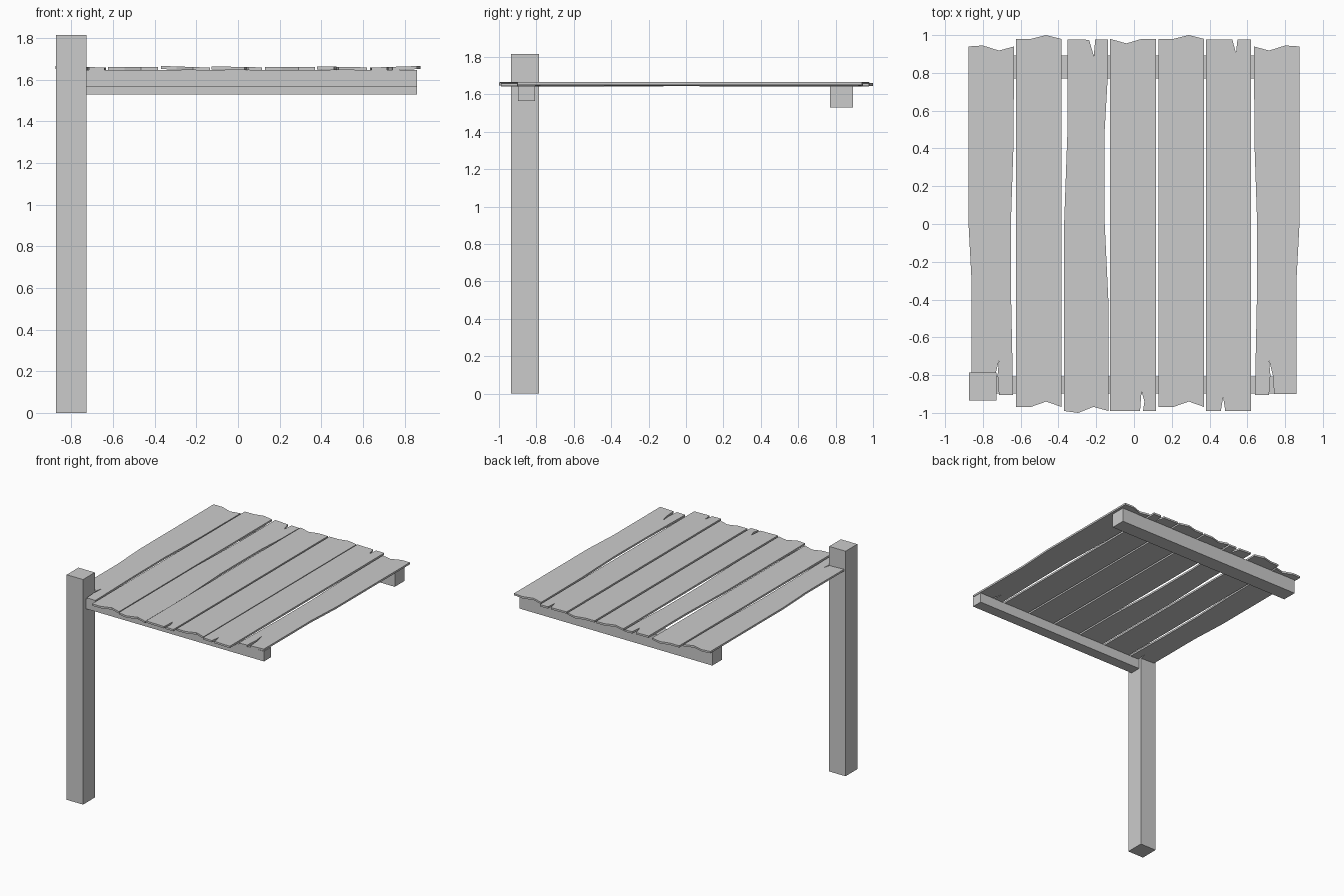
import bpy, bmesh


def make_object(name, bm):
    bmesh.ops.recalc_face_normals(bm, faces=bm.faces[:])
    mesh = bpy.data.meshes.new(name)
    bm.to_mesh(mesh)
    bm.free()
    obj = bpy.data.objects.new(name, mesh)
    bpy.context.collection.objects.link(obj)
    return obj


def box(name, lo, hi):
    bm = bmesh.new()
    bmesh.ops.create_cube(bm, size=1)
    for v in bm.verts:
        for i in range(3):
            v.co[i] = (lo[i] + hi[i]) / 2 + v.co[i] * (hi[i] - lo[i])
    return make_object(name, bm)


def plank(name, outline, z_left=1.645, z_right=1.645, thick=0.015):
    """Extrude a worn outline; the board tilts from its left to right side."""
    bm = bmesh.new()
    xs = [p[0] for p in outline]
    x0, x1 = min(xs), max(xs)
    verts = [bm.verts.new((x, y, z_left + (z_right - z_left) * (x - x0) / (x1 - x0)))
             for x, y in outline]
    face = bm.faces.new(verts)
    ext = bmesh.ops.extrude_face_region(bm, geom=[face], use_keep_orig=True)
    for v in ext["geom"]:
        if isinstance(v, bmesh.types.BMVert):
            v.co.z += thick
    bmesh.ops.triangulate(bm, faces=[f for f in bm.faces if len(f.verts) > 4])
    return make_object(name, bm)


# Post and the two cross beams
box("post", (-0.874, -0.935, 0), (-0.728, -0.785, 1.815))
box("front_beam", (-0.86, -0.897, 1.565), (0.86, -0.807, 1.646))
box("back_beam", (-0.86, 0.77, 1.53), (0.86, 0.893, 1.646))

# Outer planks, mirrored left and right
outer = [(0.64, -0.904), (0.715, -0.904), (0.722, -0.80), (0.715, -0.72),
         (0.735, -0.80), (0.742, -0.90), (0.86, -0.90), (0.86, -0.30),
         (0.876, 0.0), (0.876, 0.94), (0.80, 0.945), (0.715, 0.918),
         (0.635, 0.94), (0.638, 0.42), (0.652, 0.0), (0.65, -0.42)]
plank("right_outer_plank", outer, 1.643, 1.651)
plank("left_outer_plank", [(-x, y) for x, y in outer], 1.651, 1.643)

# Straight planks with a peaked end, used twice
peaked = [(-0.12, -0.968), (-0.04, -0.968), (0.04, -0.94), (0.12, -0.968),
          (0.12, 0.98), (0.04, 1.0), (-0.04, 0.98), (-0.12, 0.98)]
for name, cx in (("left_peaked_plank", -0.505), ("right_peaked_plank", 0.25)):
    plank(name, [(x + cx, y) for x, y in peaked])

# Crooked plank with a split at the back
plank("crooked_plank",
      [(-0.37, -0.99), (-0.295, -1.0), (-0.215, -0.968), (-0.135, -0.99),
       (-0.135, -0.42), (-0.155, 0.0), (-0.155, 0.5), (-0.14, 0.76), (-0.137, 0.978),
       (-0.205, 0.978), (-0.213, 0.89), (-0.238, 0.975), (-0.352, 0.978),
       (-0.352, 0.5), (-0.37, 0.0)], 1.651, 1.643)

# Middle plank with a split at the front
plank("middle_plank",
      [(-0.127, -0.99), (0.032, -0.99), (0.04, -0.885), (0.055, -0.94), (0.048, -0.99),
       (0.116, -0.99), (0.116, 0.98), (0.04, 0.98), (-0.04, 0.956), (-0.127, 0.98)],
      1.649, 1.644)

# Plank split at both ends
plank("split_plank",
      [(0.38, -0.99), (0.46, -0.99), (0.472, -0.915), (0.483, -0.99), (0.62, -0.99),
       (0.62, 0.978), (0.548, 0.978), (0.54, 0.905), (0.52, 0.978), (0.38, 0.978)],
      1.649, 1.644)
